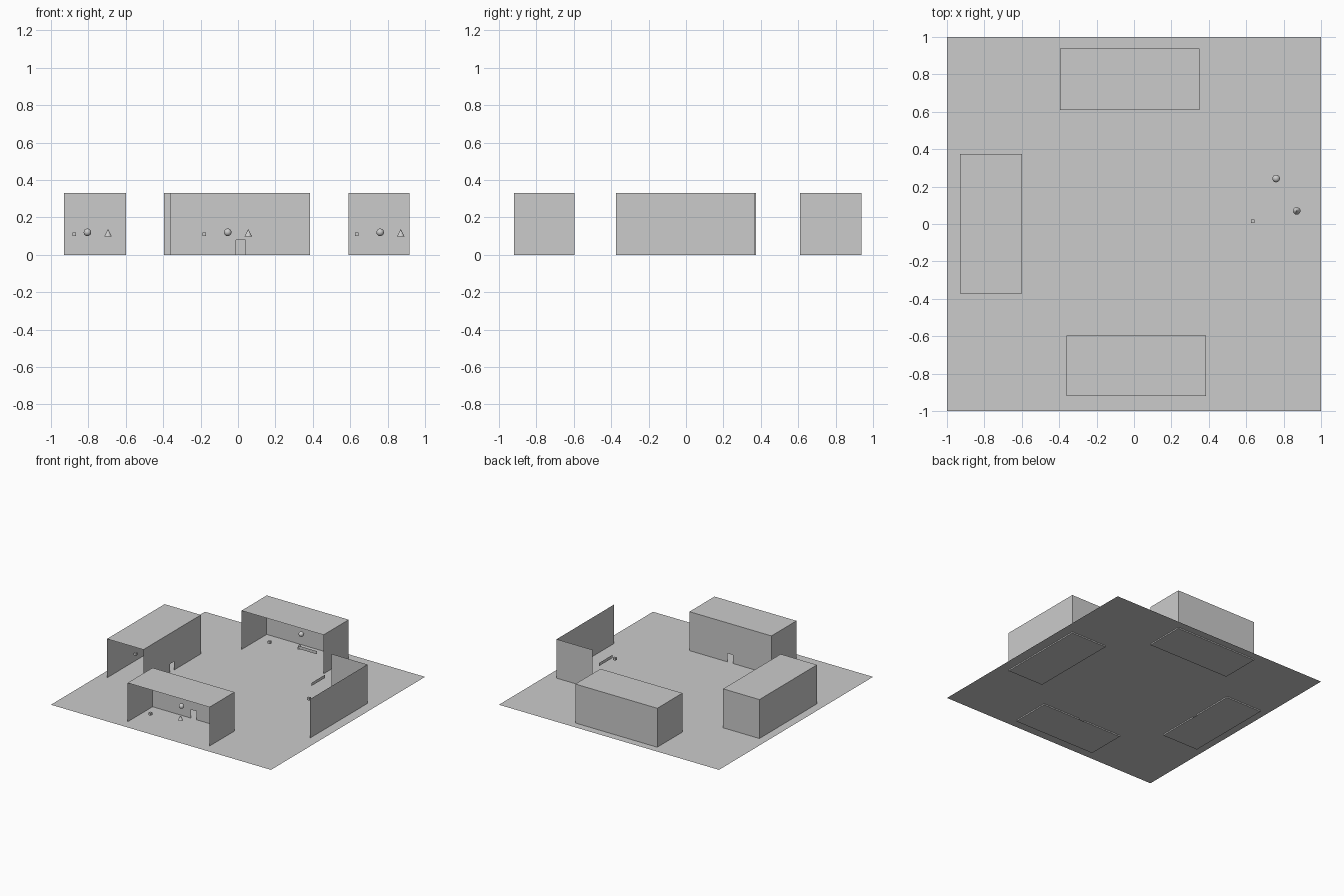
import bpy, bmesh
from mathutils import Vector

if "Cube" in bpy.data.objects:
    bpy.data.objects.remove(bpy.data.objects["Cube"])

H = 0.33        # booth height
GROUND = 0.01   # ground sheet sits just above the booth floors


def mesh_object(name, polygons):
    bm = bmesh.new()
    for pts in polygons:
        bm.faces.new([bm.verts.new(p) for p in pts])
    bmesh.ops.remove_doubles(bm, verts=bm.verts, dist=1e-5)
    mesh = bpy.data.meshes.new(name)
    bm.to_mesh(mesh)
    bm.free()
    obj = bpy.data.objects.new(name, mesh)
    bpy.context.collection.objects.link(obj)
    return obj


def wall(a, b, door=None):
    """Upright sheet from a to b, optionally with a doorway centred at distance door."""
    a, b = Vector((*a, 0)), Vector((*b, 0))
    up = Vector((0, 0, H))
    pts = [a]
    if door is not None:
        along = (b - a).normalized()
        top = Vector((0, 0, 0.08))
        d0, d1 = a + along * (door - 0.025), a + along * (door + 0.025)
        pts += [d0, d0 + top, d1 + top, d1]
    return pts + [b, b + up, a + up]


def booth(name, x0, x1, y0, y1, sides, roof=True, door_side=None, door=None):
    ends = {"left": ((x0, y1), (x0, y0)), "right": ((x1, y0), (x1, y1)),
            "front": ((x0, y0), (x1, y0)), "back": ((x1, y1), (x0, y1))}
    faces = [wall(*ends[s], door if s == door_side else None) for s in sides]
    faces.append([(x0, y1, 0), (x1, y1, 0), (x1, y0, 0), (x0, y0, 0)])
    if roof:
        faces.append([(x0, y0, H), (x1, y0, H), (x1, y1, H), (x0, y1, H)])
    return mesh_object(name, faces)


def exhibits(name, cube, sphere, cone):
    """Three small floating shapes inside a booth."""
    bpy.ops.mesh.primitive_cube_add(size=0.02, location=(*cube, 0.11))
    bpy.context.object.name = name + "_cube"
    bpy.ops.mesh.primitive_uv_sphere_add(segments=32, ring_count=16, radius=0.02,
                                         location=(*sphere, 0.12))
    bpy.context.object.name = name + "_sphere"
    bpy.ops.object.shade_smooth()
    bpy.ops.mesh.primitive_cone_add(vertices=32, radius1=0.02, depth=0.038,
                                    location=(*cone, 0.118))
    bpy.context.object.name = name + "_cone"


# Ground sheet
mesh_object("ground_sheet", [[(-1, -1, GROUND), (1, -1, GROUND), (1, 1, GROUND), (-1, 1, GROUND)]])

# Booths: each is open towards the front
booth("front_booth", -0.36, 0.385, -0.92, -0.595, ("left", "right", "back"),
      door_side="back", door=0.37)
booth("left_booth", -0.93, -0.60, -0.372, 0.375, ("left", "right", "back"),
      door_side="right", door=0.372)
booth("back_booth", -0.395, 0.35, 0.61, 0.937, ("left", "right", "back"))
booth("right_booth", 0.59, 0.917, -0.375, 0.37, ("right", "back"), roof=False)

# Small exhibits in every booth
exhibits("front", (-0.18, -0.88), (-0.055, -0.655), (0.055, -0.825))
exhibits("left", (-0.875, -0.08), (-0.805, 0.15), (-0.695, -0.025))
exhibits("back", (-0.177, 0.663), (-0.052, 0.895), (0.058, 0.718))
exhibits("right", (0.635, 0.015), (0.76, 0.243), (0.87, 0.07))

# Blank floating sign plates on the two booths without an inner wall
mesh_object("back_sign_plate", [[(0.12, 0.61, 0.155), (0.29, 0.61, 0.155),
                                 (0.29, 0.61, 0.18), (0.12, 0.61, 0.18)]])
mesh_object("right_sign_plate", [[(0.59, 0.11, 0.165), (0.59, 0.29, 0.165),
                                  (0.59, 0.29, 0.19), (0.59, 0.11, 0.19)]])
